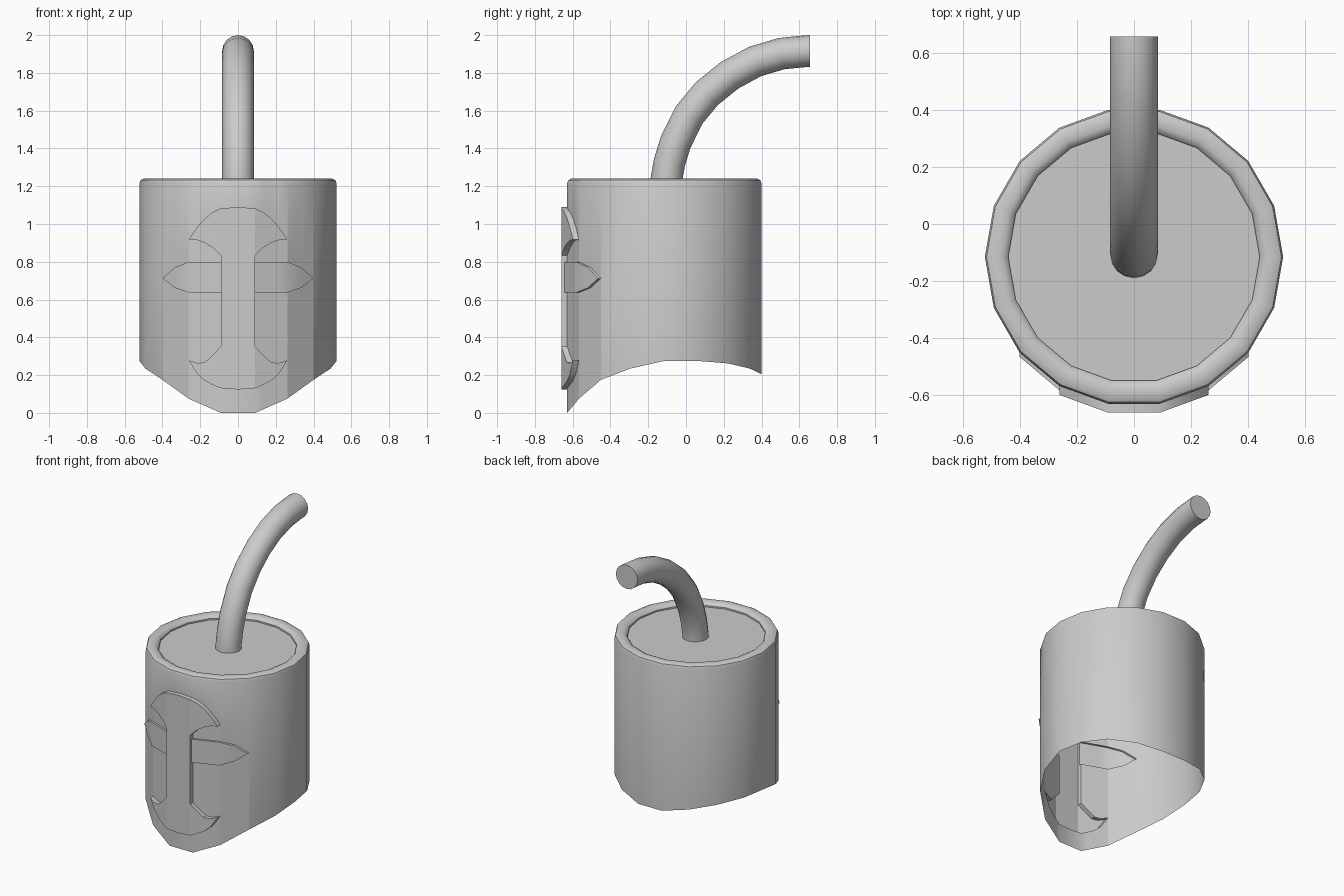
import bpy, bmesh
from math import sin, cos, radians

if "Cube" in bpy.data.objects:
    bpy.data.objects.remove(bpy.data.objects["Cube"])

R, CY, ZT = 0.522, -0.115, 1.215      # body radius, body centre y, wall top

def lerp(table, x):
    for (x0, a), (x1, b) in zip(table, table[1:]):
        if x <= x1 + 1e-6:
            return a + (b - a) * (x - x0) / (x1 - x0)
    return table[-1][1]

def shade(obj):
    bpy.ops.object.select_all(action='DESELECT')
    obj.select_set(True)
    bpy.context.view_layer.objects.active = obj
    bpy.ops.object.shade_smooth_by_angle(angle=radians(32))

# Half outline of the 18-sided body: x, y and scalloped lower edge height
low = [0, .075, .175, .235, .275, .275, .262, .235, .205]
poly = [(R * sin(radians(10 + 20 * i)), CY - R * cos(radians(10 + 20 * i)), z)
        for i, z in enumerate(low)]
X1, X2, X3 = (poly[i][0] for i in range(3))
front = [(0, poly[0][1], 0)] + poly[:3]
ytab = [(p[0], p[1]) for p in front]
ztab = [(p[0], p[2]) for p in front]
cols = [0, X1, .13, .175, .215, X2, .335, X3]
half = [(x, lerp(ytab, x), lerp(ztab, x)) for x in cols] + poly[3:] + [(0, poly[-1][1], low[-1])]

# Emblem outlines as heights over x
up_hi = [(0, 1.089), (X1, 1.083), (.13, 1.065), (.175, 1.03), (.215, .985), (X2, .917)]
up_lo = [(X1, .833), (.13, .872), (.175, .9), (.215, .914), (X2, .917)]
dn_hi = [(X1, .352), (.13, .31), (.175, .267), (.215, .264), (X2, .278)]
dn_lo = [(0, .124), (X1, .131), (.13, .147), (.175, .17), (.215, .205), (X2, .278)]
bar_hi = [(X1, .80), (X2, .80), (.335, .77), (X3, .712)]
bar_lo = [(X1, .637), (X2, .637), (.335, .662), (X3, .712)]
BLADE, BAR = .031, .015

def bands(x0, x1):
    if x1 <= X1 + 1e-6:
        return [(dn_lo, up_hi, BLADE)]
    if x1 <= X2 + 1e-6:
        return [(dn_lo, dn_hi, BLADE), (bar_lo, bar_hi, BAR), (up_lo, up_hi, BLADE)]
    return [(bar_lo, bar_hi, BAR)]

bm = bmesh.new()

def face(*pts):
    uniq = []
    for p in pts:
        if all(sum((a - b) ** 2 for a, b in zip(p, q)) > 1e-10 for q in uniq):
            uniq.append(p)
    if len(uniq) > 2:
        bm.faces.new([bm.verts.new(p) for p in uniq])

for s in (1, -1):
    def strip(a, b, a_steps, b_steps):
        # stacked quads between two body edges; a step is (height, forward offset)
        for i in range(len(a_steps) - 1):
            q = [(s * p[0], p[1] - o, z) for p, (z, o) in
                 ((a, a_steps[i]), (b, b_steps[i]), (b, b_steps[i + 1]), (a, a_steps[i + 1]))]
            face(*q[::s])

    for i, (a, b) in enumerate(zip(half, half[1:])):
        # wall with the raised emblem
        sa, sb = [(a[2], 0)], [(b[2], 0)]
        if i < len(cols) - 1:
            for lo, hi, off in bands(a[0], b[0]):
                for st, x in ((sa, a[0]), (sb, b[0])):
                    l, h = lerp(lo, x), lerp(hi, x)
                    st += [(l, 0), (l, off), (h, off), (h, 0)]
        strip(a, b, sa + [(ZT, 0)], sb + [(ZT, 0)])
        # rounded rim and sunken lid
        rim = [(.522, ZT), (.516, 1.232), (.5, 1.24), (.465, 1.24),
               (.449, 1.232), (.44, 1.22), (.44, 1.21), (0, 1.21)]
        for (r0, z0), (r1, z1) in zip(rim, rim[1:]):
            def at(p, r, z):
                return (s * p[0] * r / R, CY + (p[1] - CY) * r / R, z)
            face(*[at(a, r0, z0), at(b, r0, z0), at(b, r1, z1), at(a, r1, z1)][::s])
    # side walls of the upright
    e = (s * X1, poly[0][1])
    for z0, z1, off in ((.352, .637, 0), (.637, .80, BAR), (.80, .833, 0)):
        q = [(e[0], e[1] - off, z0), (e[0], e[1] - off, z1),
             (e[0], e[1] - BLADE, z1), (e[0], e[1] - BLADE, z0)]
        face(*q[::s])

bmesh.ops.remove_doubles(bm, verts=bm.verts, dist=1e-4)
bmesh.ops.recalc_face_normals(bm, faces=bm.faces)
me = bpy.data.meshes.new("body")
bm.to_mesh(me)
bm.free()
body = bpy.data.objects.new("body", me)
bpy.context.collection.objects.link(body)
shade(body)

# Curved stalk rising from the lid
path = [(-.105, 1.2), (-.103, 1.24), (-.088, 1.325), (-.055, 1.432), (.015, 1.575), (.11, 1.69),
        (.23, 1.787), (.365, 1.86), (.505, 1.902), (.655, 1.917)]
cu = bpy.data.curves.new("stalk", 'CURVE')
cu.dimensions = '3D'
cu.bevel_depth = .084
cu.bevel_resolution = 6
cu.use_fill_caps = True
sp = cu.splines.new('POLY')
sp.points.add(len(path) - 1)
for pt, (y, z) in zip(sp.points, path):
    pt.co = (0, y, z, 1)
# level the end tangent so the tip is cut upright
sp.points.add(1)
sp.points[-2].co = (0, .645, 1.916, 1)
sp.points[-1].co = (0, .656, 1.916, 1)
stalk = bpy.data.objects.new("stalk", cu)
bpy.context.collection.objects.link(stalk)
bpy.ops.object.select_all(action='DESELECT')
stalk.select_set(True)
bpy.context.view_layer.objects.active = stalk
bpy.ops.object.convert(target='MESH')
shade(bpy.context.object)
